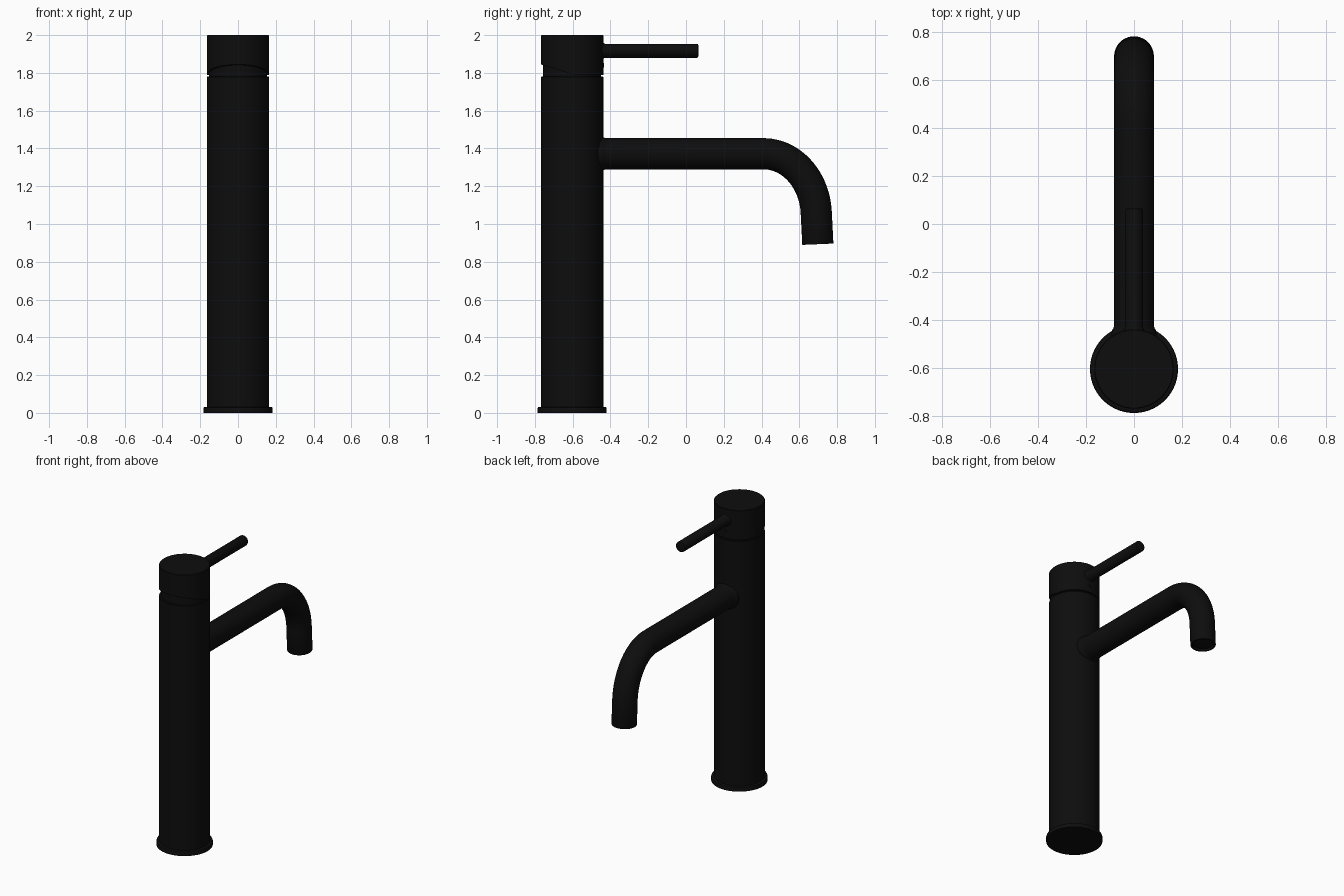
import bpy, bmesh, math
from mathutils import Vector

if "Cube" in bpy.data.objects:
    bpy.data.objects.remove(bpy.data.objects["Cube"])

CY = -0.603  # y of the column axis

black = bpy.data.materials.new("matte_black")
black.diffuse_color = (0.004, 0.004, 0.004, 1)
black.use_nodes = True
black.node_tree.nodes["Principled BSDF"].inputs["Base Color"].default_value = black.diffuse_color


def finish(bm, name, angle=35):
    bmesh.ops.recalc_face_normals(bm, faces=bm.faces)
    mesh = bpy.data.meshes.new(name)
    bm.to_mesh(mesh)
    bm.free()
    mesh.materials.append(black)
    ob = bpy.data.objects.new(name, mesh)
    bpy.context.collection.objects.link(ob)
    bpy.ops.object.select_all(action='DESELECT')
    ob.select_set(True)
    bpy.context.view_layer.objects.active = ob
    bpy.ops.object.shade_smooth_by_angle(angle=math.radians(angle))
    return ob


def sweep(rings, seg=64):
    """rings: (y, z, radius, tangent angle in the yz plane); ends are capped."""
    bm = bmesh.new()
    loops = []
    for y, z, r, t in rings:
        n = Vector((0, -math.sin(t), math.cos(t)))
        loops.append([bm.verts.new(Vector((0, y, z))
                      + r * math.cos(2 * math.pi * i / seg) * Vector((1, 0, 0))
                      + r * math.sin(2 * math.pi * i / seg) * n) for i in range(seg)])
    for a, b in zip(loops, loops[1:]):
        for i in range(seg):
            j = (i + 1) % seg
            bm.faces.new((a[i], a[j], b[j], b[i]))
    bm.faces.new(loops[0])
    bm.faces.new(loops[-1])
    return bm


def upright(profile, seg=96):
    return sweep([(CY, z, r, math.pi / 2) for r, z in profile], seg)


def rod(profile, z, seg=48):
    return sweep([(y, z, r, 0) for r, y in profile], seg)


# Base flange, column and recessed neck
finish(upright([(0.183, 0), (0.183, 0.024), (0.181, 0.029), (0.176, 0.032),
                (0.16, 0.032)]), "base_flange")
finish(upright([(0.165, 0.02), (0.165, 1.777), (0.162, 1.781)]), "column")
finish(upright([(0.154, 1.77), (0.154, 1.88)]), "neck")

# Cap, with the front half of its underside cut on a slant
bm = upright([(0.165, 1.79), (0.165, 1.997), (0.162, 2.0)])
cut = bmesh.ops.bisect_plane(bm, geom=bm.verts[:] + bm.edges[:] + bm.faces[:],
                             plane_co=(0, CY + 0.01, 1.79),
                             plane_no=(0, -0.055, -0.175), clear_outer=True)
bmesh.ops.holes_fill(bm, edges=[e for e in bm.edges if e.is_boundary], sides=0)
finish(bm, "cap")

# Lever handle with softened tip and a small fillet at the cap
finish(rod([(0.037, -0.52), (0.046, -0.447), (0.040, -0.434), (0.037, -0.428),
            (0.037, 0.058), (0.035, 0.063), (0.031, 0.065)], 1.917), "lever_handle")

# Set screw below the lever
finish(rod([(0.012, -0.46), (0.012, -0.434)], 1.84, 20), "set_screw")

# Spout: straight run, drooping bend, short outlet with a recessed end
ZS, YB, A, B = 1.372, 0.41, 0.28, 0.33
path = [(-0.56, ZS, 0.083, 0), (-0.455, ZS, 0.094, 0), (-0.44, ZS, 0.090, 0),
        (-0.432, ZS, 0.085, 0), (-0.42, ZS, 0.0825, 0)]
for i in range(25):
    t = math.radians(88) * i / 24
    path.append((YB + A * math.sin(t), ZS - B * (1 - math.cos(t)), 0.0825,
                 math.atan2(-B * math.sin(t), A * math.cos(t))))
end = math.radians(-87.5)
for r, z in ((0.0825, 0.896), (0.081, 0.893), (0.070, 0.893), (0.070, 0.91)):
    path.append((0.698 + (0.893 - z) * 0.044, z, r, end))
finish(sweep(path), "spout")

# Aerator disc inside the outlet
finish(sweep([(0.697, 0.92, 0.064, end), (0.698, 0.902, 0.064, end),
              (0.698, 0.900, 0.060, end)], 48), "aerator")
